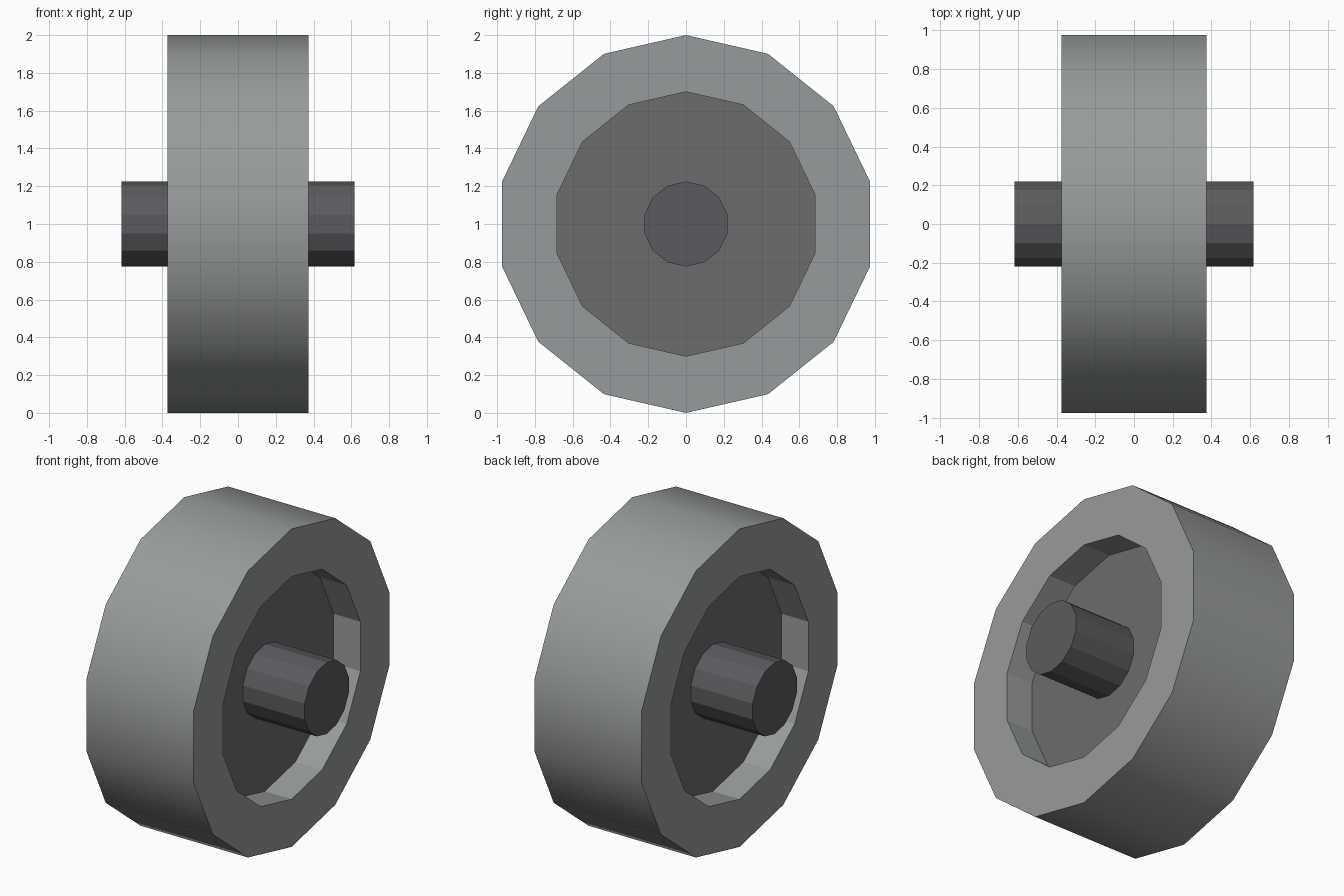
import bpy
import bmesh
from math import sin, cos, tau

if "Cube" in bpy.data.objects:
    bpy.data.objects.remove(bpy.data.objects["Cube"])

SIDES = 14
HUB_Z = 1.0


def material(name, rgb):
    m = bpy.data.materials.new(name)
    m.diffuse_color = (*rgb, 1)
    m.use_nodes = True
    m.node_tree.nodes["Principled BSDF"].inputs["Base Color"].default_value = m.diffuse_color
    return m


def lathe_x(name, profile, mat, closed=False, smooth_band=None):
    """Revolve (x, radius) points about the wheel's x axis, a corner at the top."""
    bm = bmesh.new()
    rings = [[bm.verts.new((x, r * sin(tau * i / SIDES), HUB_Z + r * cos(tau * i / SIDES)))
              for i in range(SIDES)] for x, r in profile]
    count = len(rings) if closed else len(rings) - 1
    for k in range(count):
        a, b = rings[k], rings[(k + 1) % len(rings)]
        for i in range(SIDES):
            j = (i + 1) % SIDES
            f = bm.faces.new((a[i], a[j], b[j], b[i]))
            f.smooth = k == smooth_band
    if not closed:
        bm.faces.new(rings[0])
        bm.faces.new(rings[-1])
    bmesh.ops.recalc_face_normals(bm, faces=bm.faces)
    # Keep the corners between the smooth tread and flat sides crisp
    for e in bm.edges:
        e.smooth = all(f.smooth for f in e.link_faces)
    mesh = bpy.data.meshes.new(name)
    bm.to_mesh(mesh)
    bm.free()
    mesh.materials.append(mat)
    obj = bpy.data.objects.new(name, mesh)
    bpy.context.collection.objects.link(obj)
    return obj


# Tyre: thick ring with a smooth tread and flat-faced inner wall
lathe_x("tyre", [(-0.373, 1.0), (0.373, 1.0), (0.373, 0.7), (-0.373, 0.7)],
        material("tyre_grey", (0.31, 0.33, 0.325)), closed=True, smooth_band=0)

# Recessed wheel disc
lathe_x("wheel_disc", [(-0.187, 0.7), (0.187, 0.7)],
        material("disc_grey", (0.15, 0.15, 0.15)))

# Axle through the hub
lathe_x("axle", [(-0.617, 0.225), (0.617, 0.225)],
        material("axle_grey", (0.105, 0.105, 0.115)))
